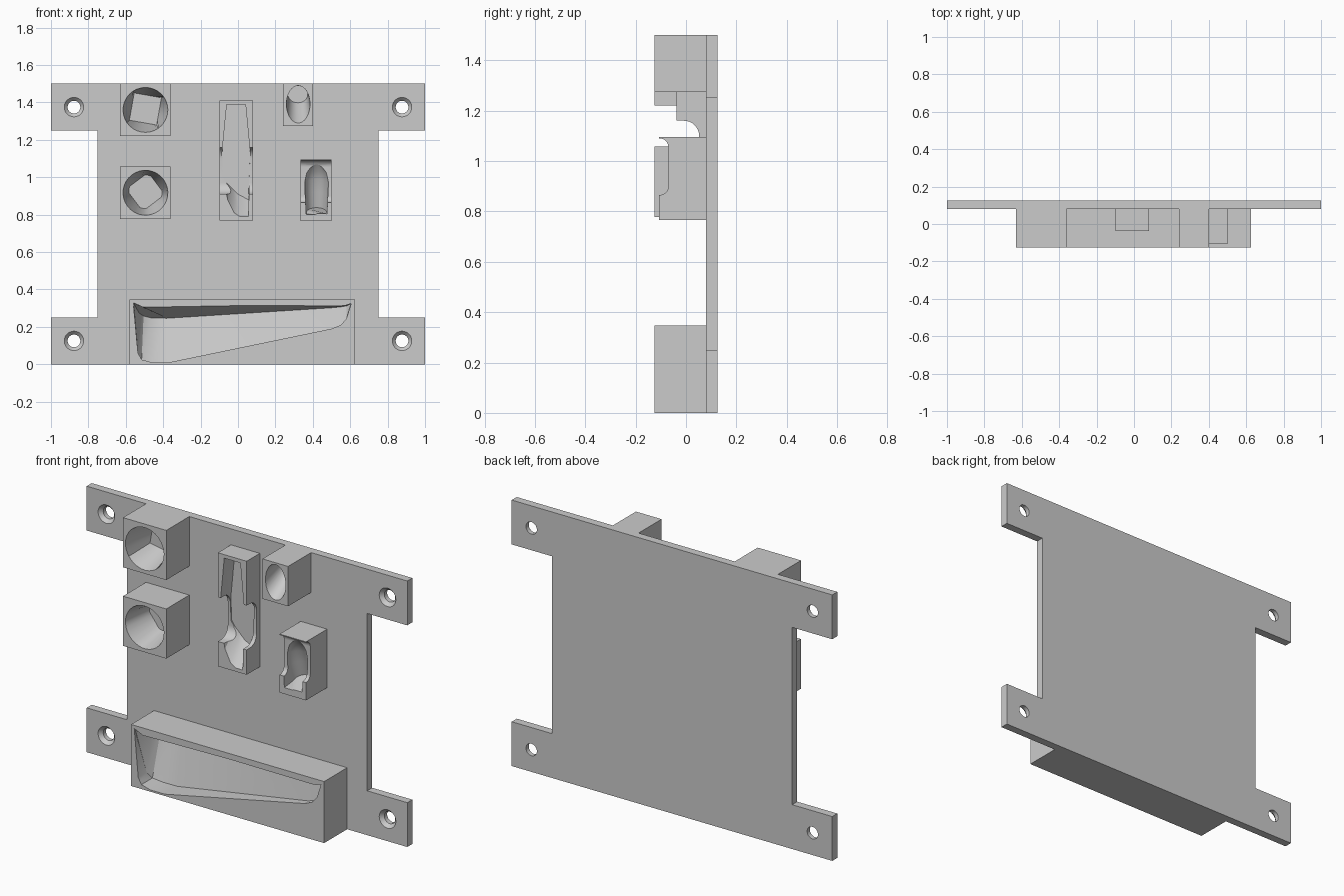
import bpy, bmesh
from math import sin, cos, pi, radians

old = bpy.data.objects.get("Cube")
if old:
    bpy.data.objects.remove(old)

grey = bpy.data.materials.new("plain_grey")
grey.use_nodes = True
colour = (0.6, 0.6, 0.6, 1)
grey.diffuse_color = colour
grey.node_tree.nodes["Principled BSDF"].inputs["Base Color"].default_value = colour

FRONT, BACK, OUT = -0.125, 0.08, -0.2
SEG = 32


def loft(name, rings):
    """Closed solid through rings of equal point count."""
    bm = bmesh.new()
    vr = [[bm.verts.new(p) for p in ring] for ring in rings]
    n = len(vr[0])
    for a, b in zip(vr, vr[1:]):
        for i in range(n):
            j = (i + 1) % n
            bm.faces.new((a[i], a[j], b[j], b[i]))
    bm.faces.new(vr[0])
    bm.faces.new(vr[-1])
    bmesh.ops.recalc_face_normals(bm, faces=bm.faces)
    mesh = bpy.data.meshes.new(name)
    bm.to_mesh(mesh)
    bm.free()
    mesh.materials.append(grey)
    ob = bpy.data.objects.new(name, mesh)
    bpy.context.collection.objects.link(ob)
    return ob


def flat(points, y):
    return [(x, y, z) for x, z in points]


def ellipse(cx, cz, rx, rz, rot=0):
    angles = [rot + 2 * pi * i / SEG for i in range(SEG)]
    return [(cx + rx * cos(a), cz + rz * sin(a)) for a in angles]


def square(cx, cz, half, limit, rot):
    pts = []
    for i in range(SEG):
        a = 2 * pi * i / SEG
        r = min(limit, half / max(abs(cos(a)), abs(sin(a))))
        pts.append((cx + r * cos(a + rot), cz + r * sin(a + rot)))
    return pts


def block(name, x0, x1, z0, z1, front=FRONT):
    rect = [(x0, z0), (x1, z0), (x1, z1), (x0, z1)]
    return loft(name, [flat(rect, front), flat(rect, BACK)])


def cut(ob, cutter):
    cutter.hide_render = True
    bpy.context.view_layer.objects.active = ob
    mod = ob.modifiers.new("cut", "BOOLEAN")
    mod.operation, mod.solver, mod.object = "DIFFERENCE", "EXACT", cutter
    bpy.ops.object.modifier_apply(modifier=mod.name)
    bpy.data.objects.remove(cutter)


def notch(ob, x0, x1, z0, z1, floor, r):
    """Finger slot across a block with rounded inner corners."""
    prof = [(OUT, z0), (OUT, z1)]
    arc = [pi / 2 * i / 8 for i in range(9)]
    prof += [(floor - r + r * sin(a), z1 - r + r * cos(a)) for a in arc]
    prof += [(floor - r + r * cos(a), z0 + r - r * sin(a)) for a in arc]
    cut(ob, loft("notch", [[(x, y, z) for y, z in prof] for x in (x0 - 0.02, x1 + 0.02)]))


parts = []

# Back plate with four mounting ears and countersunk screw holes
half = [(0.75, 0.25), (1, 0.25), (1, 0), (-1, 0), (-1, 0.25), (-0.75, 0.25)]
outline = half + [(x, 1.5 - z) for x, z in reversed(half)]
plate = loft("back_plate", [flat(outline, BACK), flat(outline, 0.125)])
for x in (-0.877, 0.877):
    for z in (0.125, 1.375):
        steps = [(0.07, 0.052), (BACK, 0.052), (0.1, 0.034), (0.15, 0.034)]
        cut(plate, loft("screw", [flat(ellipse(x, z, r, r), y) for y, r in steps]))
parts.append(plate)

# Two holders whose round mouths taper to square floors
for name, z, rot, limit in (("upper_round_holder", 1.36, -10, 0.11),
                            ("lower_round_holder", 0.917, 37, 0.09)):
    ob = block(name, -0.63, -0.36, z - 0.14, z + 0.14)
    a = radians(rot)
    mouth = ellipse(-0.495, z, 0.12, 0.12, a)
    cut(ob, loft("well", [flat(mouth, OUT), flat(mouth, FRONT),
                          flat(square(-0.495, z + 0.005, 0.074, limit, a), 0.045)]))
    parts.append(ob)

# Peg holder with a slanted hole
peg = block("peg_holder", 0.24, 0.40, 1.275, 1.5)
mouth = ellipse(0.322, 1.39, 0.063, 0.1)
cut(peg, loft("peg_hole", [flat(mouth, OUT), flat(mouth, FRONT),
                           flat(ellipse(0.32, 1.443, 0.053, 0.045), 0.04)]))
parts.append(peg)

# Narrow holder: tool-shaped pocket and a finger slot
narrow = block("narrow_holder", -0.10, 0.08, 0.77, 1.41, -0.037)
upper = [(0.04, 1.39), (-0.06, 1.39), (-0.085, 1.13), (-0.08, 1.0)]
mouth = upper + [(-0.055, 0.88), (-0.02, 0.81), (0.01, 0.79), (0.055, 0.79), (0.065, 1.13)]
floor = upper + [(-0.06, 0.97), (-0.03, 0.94), (0, 0.91), (0.055, 0.88), (0.065, 1.13)]
cut(narrow, loft("pocket", [flat(mouth, OUT), flat(mouth, -0.037), flat(floor, 0.058)]))
notch(narrow, -0.10, 0.08, 0.91, 1.16, 0.052, 0.06)
parts.append(narrow)

# Jar holder: leaning round pocket open to the front
jar = block("jar_holder", 0.335, 0.50, 0.765, 1.095, -0.108)
rings = []
for t, r in ((0, 0.055), (0.09, 0.06), (0.16, 0.064), (0.21, 0.058), (0.25, 0.04), (0.265, 0.034)):
    cy, cz = -0.03 - 0.3 * t, 0.81 + t
    ring = [(0.42 + r * cos(pi * i / 16), cy + 0.9 * r * sin(pi * i / 16),
             cz + 0.5 * r * sin(pi * i / 16) * (1 - t * 3)) for i in range(17)]
    rings.append(ring + [(0.42 - r, OUT, cz - 0.02), (0.42 + r, OUT, cz - 0.02)])
cut(jar, loft("jar_pocket", rings))
notch(jar, 0.335, 0.50, 0.865, 1.09, -0.07, 0.035)
parts.append(jar)

# Long tray with a tapering scoop
tray = block("long_tray", -0.58, 0.625, 0, 0.347)
lip = [(-0.56, 0.33), (-0.535, 0.06), (-0.515, 0.025), (-0.46, 0.01), (-0.37, 0.01),
       (0.5, 0.19), (0.55, 0.21), (0.58, 0.245), (0.605, 0.325)]
ridge = [(-0.558, 0.328), (-0.53, 0.275), (-0.505, 0.258), (-0.46, 0.247), (-0.38, 0.246),
         (0.5, 0.302), (0.55, 0.307), (0.58, 0.312), (0.603, 0.323)]
deep = [(x, FRONT + (0.33 - z) * 2.1, z) for x, z in ridge]
low = [(x, FRONT + (d[1] - FRONT) * 0.65, z) for (x, z), d in zip(lip, deep)]
# Quads between lip, low edge and ridge, closed by the sloping roof
bm = bmesh.new()
rows = [[bm.verts.new(p) for p in row] for row in (flat(lip, OUT), low, deep, flat(lip, OUT))]
n = len(lip)
for a, b in zip(rows[:2], rows[1:3]):
    for i in range(n - 1):
        bm.faces.new((a[i], a[i + 1], b[i + 1], b[i]))
corners = [bm.verts.new((x, FRONT, z)) for x, z in (lip[0], lip[-1])]
bm.faces.new([rows[0][0], corners[0]] + rows[2] + [corners[1], rows[0][-1]])
bm.faces.new(rows[0])
bm.faces.new((rows[0][0], rows[1][0], rows[2][0], corners[0]))
bm.faces.new((rows[0][-1], rows[1][-1], rows[2][-1], corners[1]))
bmesh.ops.delete(bm, geom=rows[3], context="VERTS")
bmesh.ops.triangulate(bm, faces=bm.faces)
bmesh.ops.recalc_face_normals(bm, faces=bm.faces)
scoop_mesh = bpy.data.meshes.new("scoop")
bm.to_mesh(scoop_mesh)
bm.free()
scoop_mesh.materials.append(grey)
scoop = bpy.data.objects.new("scoop", scoop_mesh)
bpy.context.collection.objects.link(scoop)
cut(tray, scoop)
parts.append(tray)

# Smooth the curved walls and keep the edges sharp
bpy.ops.object.select_all(action="DESELECT")
for ob in parts:
    ob.select_set(True)
bpy.context.view_layer.objects.active = plate
bpy.ops.object.shade_smooth_by_angle(angle=radians(25))
